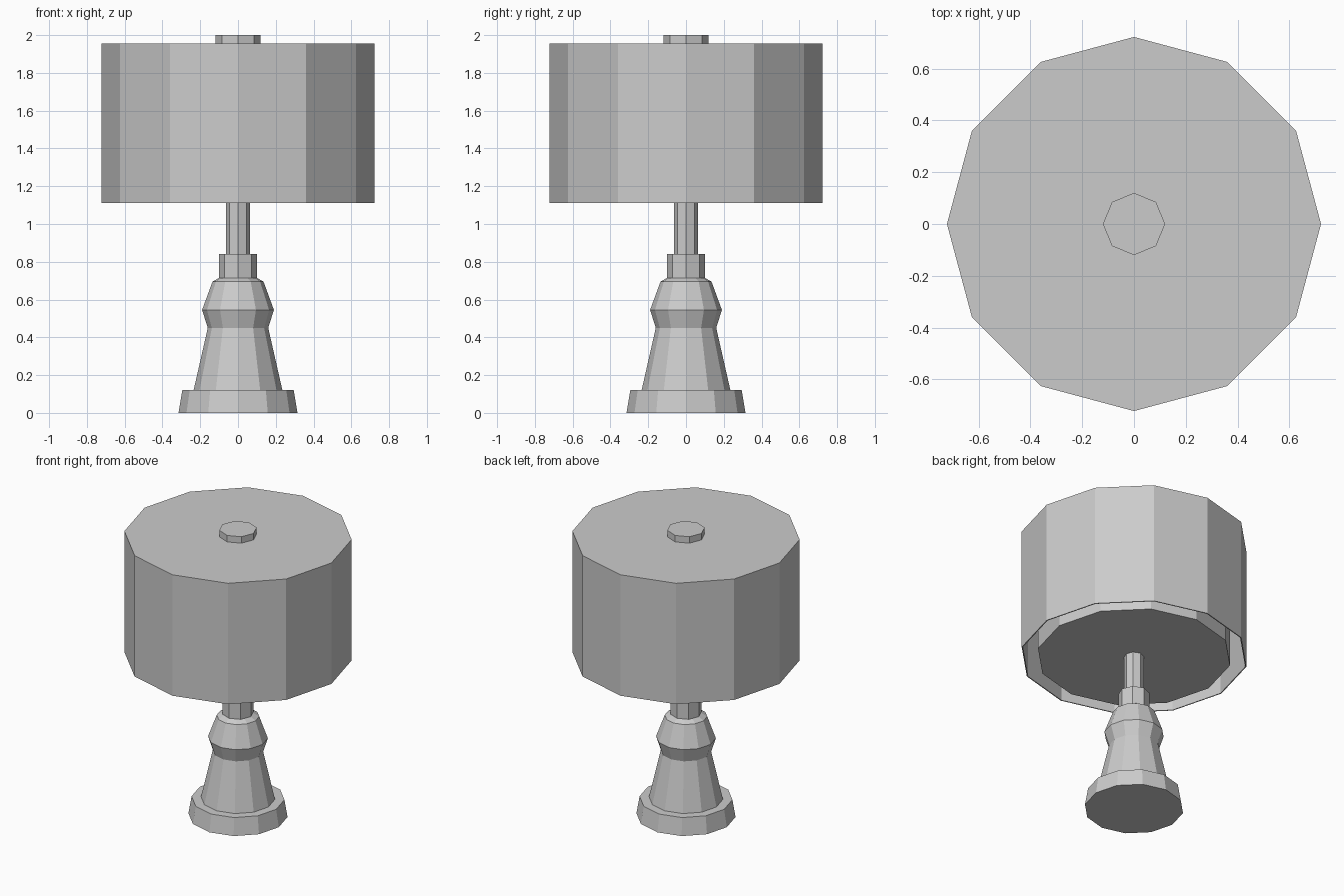
import bpy
import bmesh
from math import cos, sin, tau

cube = bpy.data.objects.get("Cube")
if cube:
    bpy.data.objects.remove(cube, do_unlink=True)

GREY = (0.6, 0.6, 0.6, 1.0)
mat = bpy.data.materials.new("plain grey")
mat.use_nodes = True
mat.diffuse_color = GREY
mat.node_tree.nodes["Principled BSDF"].inputs["Base Color"].default_value = GREY


def turned(name, sides, profile):
    """Spin a (radius, height) profile, bottom to top, and cap both ends."""
    bm = bmesh.new()
    rings = [[bm.verts.new((r * cos(tau * i / sides), r * sin(tau * i / sides), z))
              for i in range(sides)] for r, z in profile]
    for low, high in zip(rings, rings[1:]):
        for i in range(sides):
            j = (i + 1) % sides
            bm.faces.new((low[i], low[j], high[j], high[i]))
    bm.faces.new(rings[0][::-1])
    bm.faces.new(rings[-1])
    bmesh.ops.recalc_face_normals(bm, faces=bm.faces[:])
    mesh = bpy.data.meshes.new(name)
    bm.to_mesh(mesh)
    bm.free()
    mesh.materials.append(mat)
    obj = bpy.data.objects.new(name, mesh)
    bpy.context.collection.objects.link(obj)
    return obj


# Foot and swelling body of the stand
turned("foot", 12, [(0.315, 0), (0.295, 0.12)])
turned("body", 12, [(0.235, 0.12), (0.16, 0.45), (0.19, 0.545),
                    (0.135, 0.695), (0.10, 0.715)])

# Collar and pole
turned("collar", 8, [(0.10, 0.71), (0.10, 0.84)])
turned("pole", 8, [(0.063, 0.84), (0.063, 1.11)])

# Shade: inner drum, deep groove around it, then the thin outer wall
turned("shade", 12, [(0.617, 1.11), (0.617, 1.9), (0.715, 1.9),
                     (0.715, 1.11), (0.722, 1.11), (0.722, 1.955)])

# Finial on top
turned("finial", 8, [(0.12, 1.955), (0.12, 2.0)])
